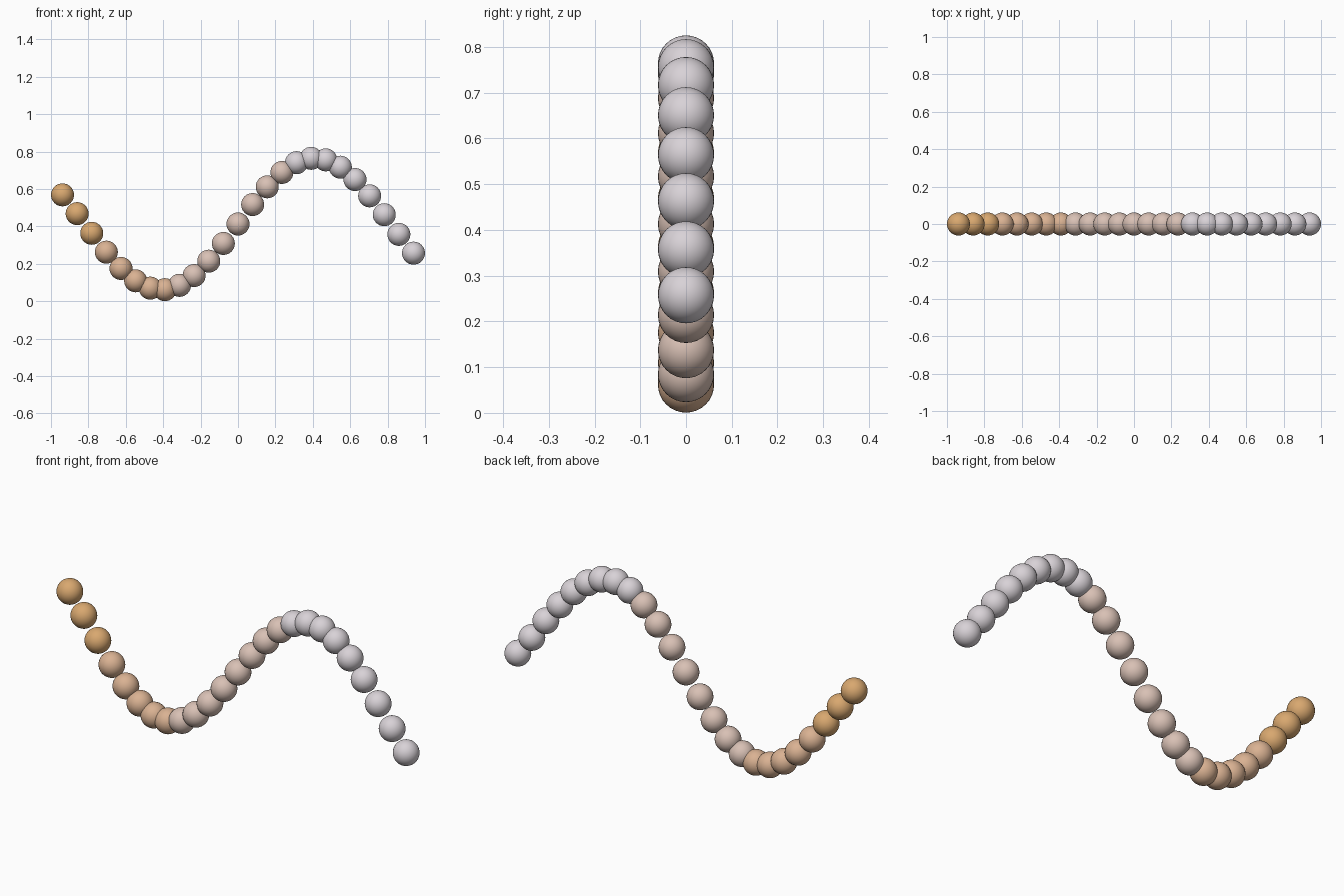
import bpy
import math

cube = bpy.data.objects.get("Cube")
if cube:
    bpy.data.objects.remove(cube, do_unlink=True)

HALF = 12            # beads on each side of the middle one
SPACING = 0.0782
RADIUS = 0.0614
AMPLITUDE = 4.5 * SPACING
MIDDLE_Z = 0.413


def make_material(name, rgb):
    mat = bpy.data.materials.new(name)
    mat.use_nodes = True
    color = (*rgb, 1.0)
    mat.diffuse_color = color
    mat.node_tree.nodes["Principled BSDF"].inputs["Base Color"].default_value = color
    return mat


# Colour bands along the chain: last bead index of each band, and its colour
bands = [
    (-10, make_material("amber", (0.69, 0.39, 0.16))),
    (-5, make_material("tan", (0.70, 0.445, 0.29))),
    (3, make_material("dusty_rose", (0.69, 0.53, 0.46))),
    (HALF, make_material("pale_lilac", (0.69, 0.645, 0.68))),
]

# Chain of smooth beads following a sine wave
for i in range(-HALF, HALF + 1):
    z = MIDDLE_Z + AMPLITUDE * math.sin(0.3 * i)
    bpy.ops.mesh.primitive_uv_sphere_add(
        segments=32, ring_count=16, radius=RADIUS, location=(i * SPACING, 0, z))
    bead = bpy.context.object
    bead.name = f"wave_bead_{i + HALF + 1:02d}"
    bpy.ops.object.shade_smooth()
    bead.data.materials.append(next(mat for last, mat in bands if i <= last))
